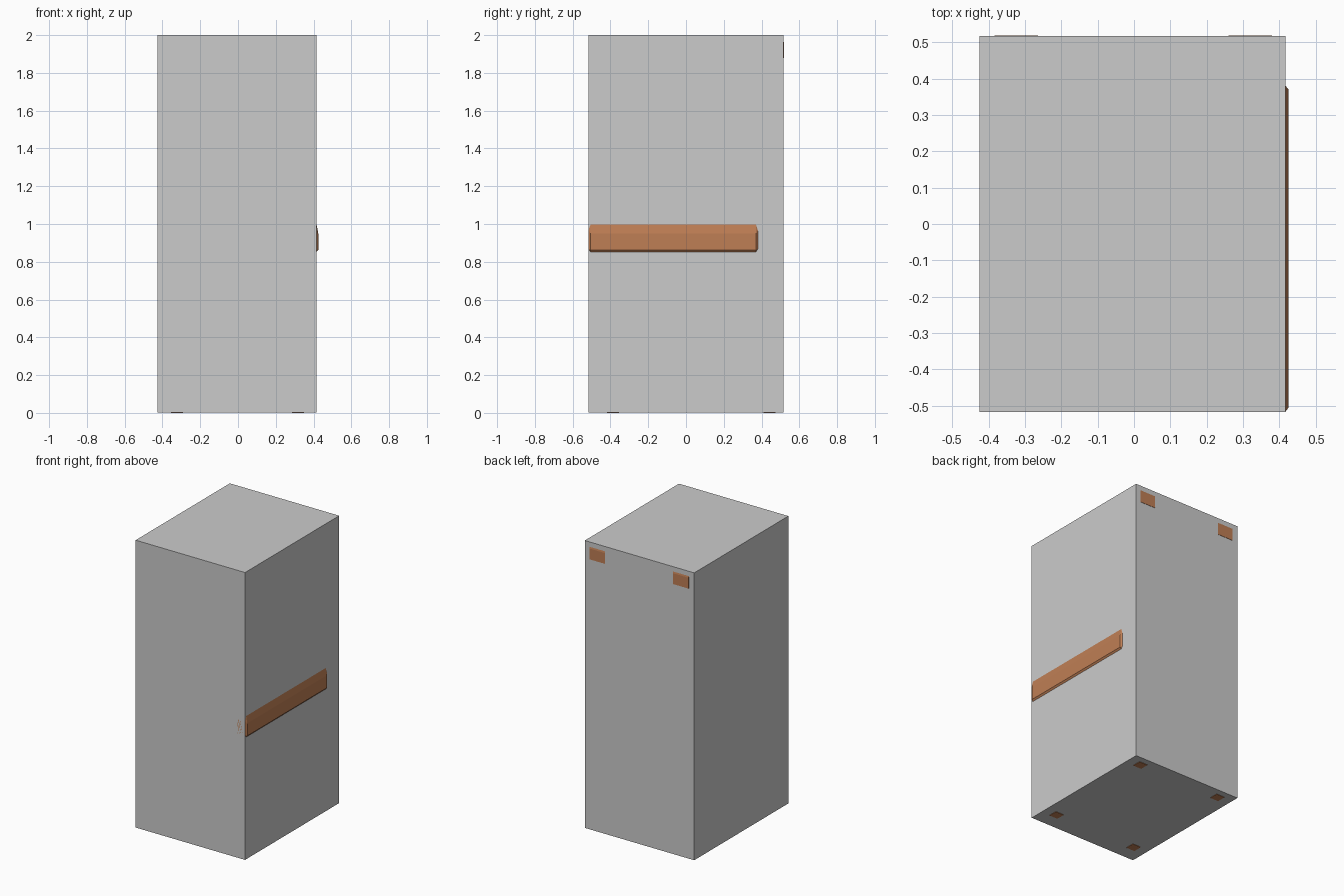
import bpy, bmesh

if "Cube" in bpy.data.objects:
    bpy.data.objects.remove(bpy.data.objects["Cube"])

brown = bpy.data.materials.new("brown_wood")
brown.diffuse_color = (0.52, 0.21, 0.09, 1)
brown.use_nodes = True
brown.node_tree.nodes["Principled BSDF"].inputs["Base Color"].default_value = brown.diffuse_color


def loft(name, rings, mat=None):
    """Solid skinned through rings with equal point counts."""
    bm = bmesh.new()
    loops = [[bm.verts.new(p) for p in ring] for ring in rings]
    n = len(loops[0])
    for a, b in zip(loops, loops[1:]):
        for i in range(n):
            j = (i + 1) % n
            bm.faces.new((a[i], a[j], b[j], b[i]))
    bm.faces.new(loops[0])
    bm.faces.new(loops[-1])
    bmesh.ops.remove_doubles(bm, verts=bm.verts, dist=1e-5)
    bmesh.ops.recalc_face_normals(bm, faces=bm.faces)
    me = bpy.data.meshes.new(name)
    bm.to_mesh(me)
    bm.free()
    ob = bpy.data.objects.new(name, me)
    bpy.context.collection.objects.link(ob)
    if mat:
        me.materials.append(mat)
    return ob


def box(name, x, y, z, mat=None):
    rings = [[(x[0], y[0], h), (x[1], y[0], h), (x[1], y[1], h), (x[0], y[1], h)] for h in z]
    return loft(name, rings, mat)


# Main block, just clear of the ground
box("main_block", (-0.425, 0.416), (-0.517, 0.517), (0.003, 2.0))

# Feet showing through the underside
for side, x in (("left", -0.322), ("right", 0.318)):
    for end, y in (("front", -0.387), ("back", 0.442)):
        box(f"{end}_{side}_foot", (x - 0.032, x + 0.032), (y - 0.031, y + 0.031), (0, 0.1), brown)

# Back post tops, bevelled along the upper edge
for side, x in (("left", -0.324), ("right", 0.32)):
    profile = [(0.45, 1.88), (0.519, 1.88), (0.519, 1.955), (0.516, 1.972), (0.45, 1.972)]
    loft(f"{side}_post_top", [[(x + dx, y, z) for y, z in profile] for dx in (-0.06, 0.06)], brown)

# Side rail with chamfered ends and a sloped upper edge
outline = [(-0.505, 0.852), (0.37, 0.852), (0.381, 0.868), (0.381, 0.965),
           (0.37, 0.998), (-0.505, 0.998), (-0.517, 0.965), (-0.517, 0.868)]
face = [(-0.505, 0.863), (0.37, 0.863), (0.37, 0.863), (0.37, 0.95),
        (0.37, 0.95), (-0.505, 0.95), (-0.505, 0.95), (-0.505, 0.863)]
bm_rings = [[(x, y, z) for y, z in ring]
            for x, ring in ((0.36, outline), (0.416, outline), (0.425, face))]
loft("side_rail", bm_rings, brown)
